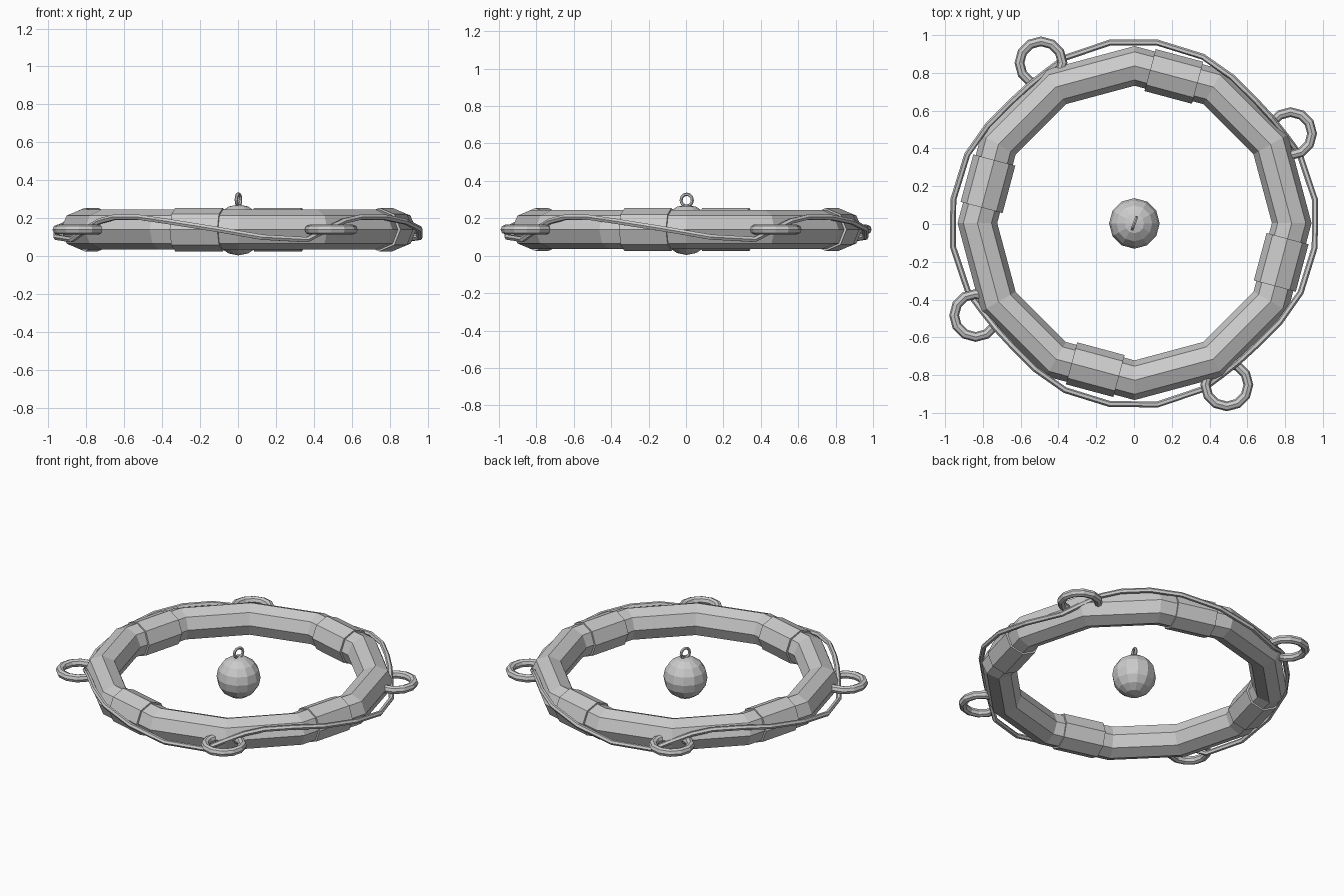
import bpy
from math import radians, cos, sin, pi

if "Cube" in bpy.data.objects:
    bpy.data.objects.remove(bpy.data.objects["Cube"])

ZC = 0.14            # mid height of the float
R, TUBE = 0.832, 0.105


def torus(name, loc, rot, major, minor, nmaj, nmin):
    bpy.ops.mesh.primitive_torus_add(location=loc, rotation=rot, major_radius=major,
                                     minor_radius=minor, major_segments=nmaj,
                                     minor_segments=nmin)
    ob = bpy.context.object
    ob.name = name
    return ob


# Main float ring: twelve straight sections, octagonal tube
torus("float_ring", (0.003, 0.005, ZC), (0, 0, 0), R, TUBE, 12, 8)

# Four straight bands wrapped around the tube
for i in range(4):
    a = radians(75 + 90 * i)
    d = R * cos(pi / 12)
    bpy.ops.mesh.primitive_cylinder_add(vertices=8, radius=TUBE + 0.01, depth=0.26,
                                        location=(d * cos(a) + 0.003, d * sin(a) + 0.005, ZC),
                                        rotation=(pi / 2, 0, a))
    bpy.context.object.name = f"band_{i + 1}"

# Rope eyelets lying flat on the outer edge
for i, (deg, r) in enumerate([(30, 0.957), (120, 0.985), (210, 0.968), (300, 0.983)]):
    a = radians(deg)
    torus(f"eyelet_{i + 1}", (r * cos(a), r * sin(a), ZC), (0, 0, a), 0.114, 0.026, 12, 8)

# Grab rope: (angle past the eyelet, radius, height), repeated per quarter
quarter = [(0, 0.928, 0.14), (7.5, 0.918, 0.185), (15, 0.915, 0.206), (26, 0.932, 0.205),
           (37.5, 0.955, 0.182), (52.5, 0.965, 0.144), (67.5, 0.966, 0.1),
           (82.5, 0.95, 0.087)]
path = []
for i in range(4):
    for d, r, z in quarter:
        a = radians(30 + 90 * i + d)
        path.append((r * cos(a), r * sin(a) + 0.003, z, 1))
cu = bpy.data.curves.new("grab_rope", 'CURVE')
cu.dimensions = '3D'
cu.bevel_depth = 0.016
cu.bevel_resolution = 1
sp = cu.splines.new('POLY')
sp.points.add(len(path) - 1)
for p, co in zip(sp.points, path):
    p.co = co
sp.use_cyclic_u = True
sp.use_smooth = False
rope = bpy.data.objects.new("grab_rope", cu)
bpy.context.collection.objects.link(rope)

# Separate ball weight in the middle with a hanging loop
bpy.ops.mesh.primitive_uv_sphere_add(segments=12, ring_count=8, radius=0.134,
                                     location=(0.002, 0.003, 0.138))
bpy.context.object.name = "ball"
torus("ball_loop", (0.002, 0.004, 0.297), (pi / 2, 0, radians(70)), 0.032, 0.009, 12, 6)
